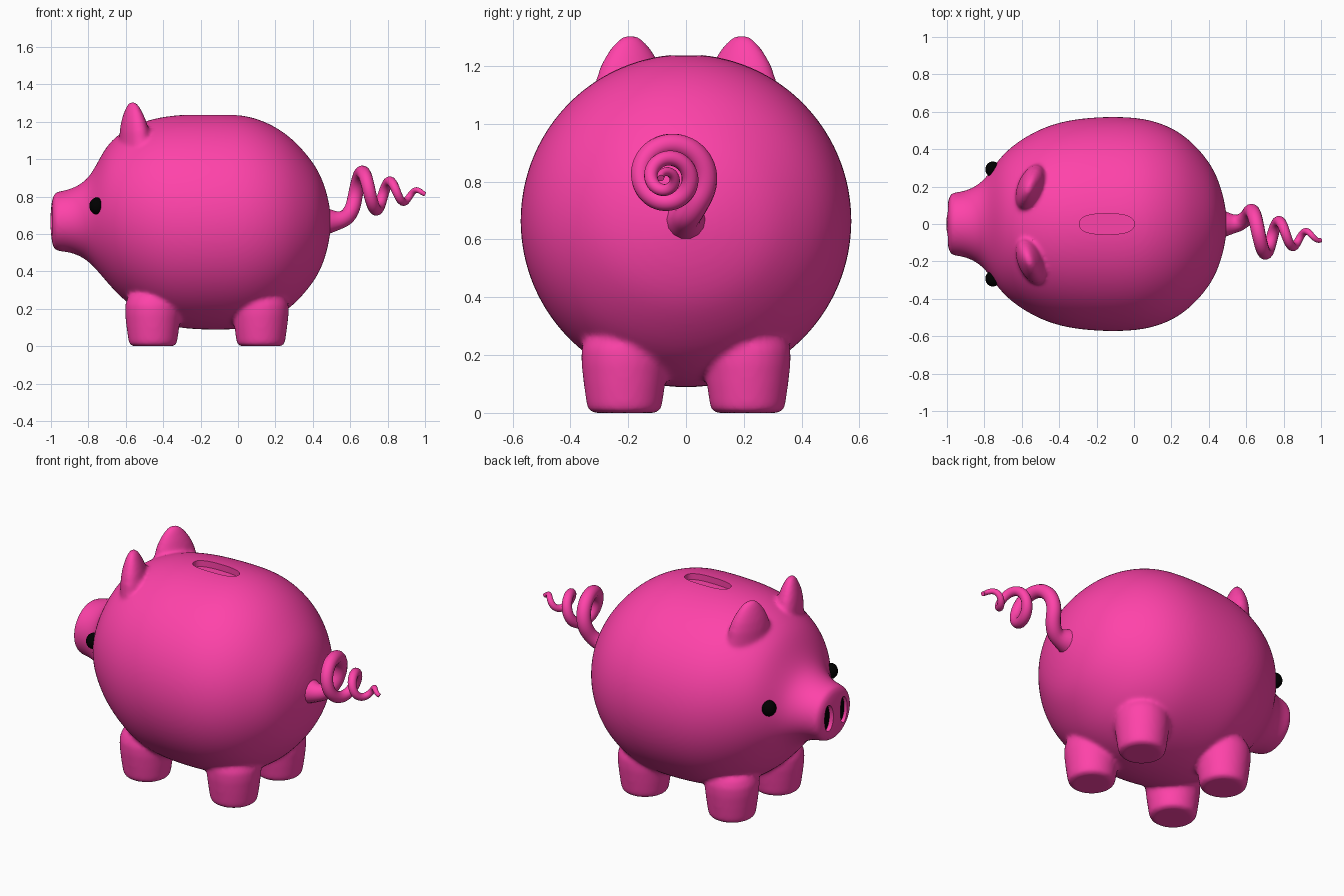
import bpy, bmesh
from math import sin, cos, pi, radians

if "Cube" in bpy.data.objects:
    bpy.data.objects.remove(bpy.data.objects["Cube"])


def material(name, rgb):
    m = bpy.data.materials.new(name)
    m.diffuse_color = (*rgb, 1)
    m.use_nodes = True
    m.node_tree.nodes["Principled BSDF"].inputs["Base Color"].default_value = m.diffuse_color
    return m


PINK = material("pink", (1.0, 0.055, 0.40))
BLACK = material("black", (0.0, 0.0, 0.0))


def finish(ob):
    """Apply modifiers / convert to mesh and shade smooth."""
    bpy.ops.object.select_all(action='DESELECT')
    ob.select_set(True)
    bpy.context.view_layer.objects.active = ob
    bpy.ops.object.convert(target='MESH')
    bpy.ops.object.shade_smooth_by_angle(angle=radians(40))


def loft(name, rings, mat=None):
    """Skin a list of closed rings and cap both ends."""
    bm = bmesh.new()
    vs = [[bm.verts.new(p) for p in r] for r in rings]
    n = len(vs[0])
    for a, b in zip(vs, vs[1:]):
        for i in range(n):
            j = (i + 1) % n
            bm.faces.new((a[i], a[j], b[j], b[i]))
    bm.faces.new(vs[0])
    bm.faces.new(vs[-1])
    bmesh.ops.recalc_face_normals(bm, faces=bm.faces)
    me = bpy.data.meshes.new(name)
    bm.to_mesh(me)
    bm.free()
    if mat:
        me.materials.append(mat)
    ob = bpy.data.objects.new(name, me)
    bpy.context.collection.objects.link(ob)
    return ob


def oval(cx, cy, z, rx, ry, turn=0, n=32, power=2):
    """Horizontal (super)ellipse ring."""
    pts = []
    for i in range(n):
        t = 2 * pi * (i + 0.5) / n
        c, s = cos(t), sin(t)
        x = rx * abs(c) ** (2 / power) * (1 if c > 0 else -1)
        y = ry * abs(s) ** (2 / power) * (1 if s > 0 else -1)
        pts.append((cx + x * cos(turn) - y * sin(turn),
                    cy + x * sin(turn) + y * cos(turn), z))
    return pts


def upright(x, yc, zc, ry, rz, n=32):
    """Ellipse ring facing along x."""
    return [(x, yc + ry * cos(2 * pi * i / n), zc + rz * sin(2 * pi * i / n))
            for i in range(n)]


def ball(name, loc, scale, mat):
    bpy.ops.mesh.primitive_uv_sphere_add(segments=32, ring_count=16, location=loc)
    ob = bpy.context.object
    ob.name = name
    ob.scale = scale
    ob.data.materials.append(mat)
    finish(ob)


# Body with snout: x, top z, bottom z, half width
stations = [
    (-1.003, .68, .656, .012), (-1.0, .745, .59, .08), (-.99, .808, .527, .15),
    (-.972, .827, .508, .169), (-.93, .832, .505, .172), (-.87, .85, .495, .188),
    (-.80, .895, .455, .235), (-.75, .985, .40, .31), (-.70, 1.08, .34, .375),
    (-.62, 1.152, .25, .445), (-.5, 1.208, .163, .513), (-.4, 1.23, .115, .546),
    (-.3, 1.242, .091, .566), (-.15, 1.245, .084, .578), (0, 1.243, .086, .574),
    (.1, 1.222, .106, .556), (.2, 1.178, .148, .52), (.3, 1.106, .217, .453),
    (.4, .99, .333, .34), (.45, .9, .423, .243), (.485, .785, .54, .124),
    (.499, .677, .653, .012)]
body = loft("body", [upright(x, 0, (t + b) / 2, w, (t - b) / 2)
                     for x, t, b, w in stations], PINK)
body.modifiers.new("smooth", 'SUBSURF').levels = 2

leg_profile = [(0, .105), (.007, .124), (.03, .131), (.1, .141), (.17, .149),
               (.22, .149), (.26, .135), (.29, .108), (.315, .06), (.322, .01)]
ear_profile = [(1.0, 1.15), (1.08, 1.1), (1.15, 1.02), (1.2, .88), (1.24, .7),
               (1.27, .52), (1.29, .37), (1.305, .18), (1.31, .02)]
limbs = []
for s, side in ((-1, "right"), (1, "left")):
    # Legs
    for x, end in ((-.455, "front"), (.122, "back")):
        limbs.append(loft(f"{end}_leg_{side}",
                          [oval(x, s * .213, z, r, r) for z, r in leg_profile], PINK))
    # Ears
    limbs.append(loft(f"ear_{side}",
                      [oval(-.55 - .06 * (z - 1.08), s * .192, z, .068 * k, .124 * k, -s * .36)
                       for z, k in ear_profile], PINK))
    # Eyes and dark nostril insides
    ball(f"eye_{side}", (-.755, s * .292, .75), (.04, .042, .045), BLACK)
    ball(f"nostril_{side}", (-.962, s * .07, .668), (.022, .046, .09), BLACK)

# Fuse legs and ears softly into the body
bpy.ops.object.select_all(action='DESELECT')
for ob in limbs + [body]:
    ob.select_set(True)
    bpy.context.view_layer.objects.active = ob
    bpy.ops.object.convert(target='MESH')
    ob.select_set(False)
for ob in limbs + [body]:
    ob.select_set(True)
bpy.context.view_layer.objects.active = body
bpy.ops.object.join()
m = body.modifiers.new("fuse", 'REMESH')
m.mode, m.voxel_size = 'VOXEL', .011
m = body.modifiers.new("soften", 'SMOOTH')
m.factor, m.iterations = .5, 10
finish(body)

# Coin slot and nostril recesses
cutters = [loft("slot_cutter", [oval(-.145, 0, z, .146, .055, n=48, power=2.6)
                                for z in (1.2, 1.3)])]
for s in (-1, 1):
    cutters.append(loft("nostril_cutter", [upright(x, s * .07, .668, .037, .078)
                                           for x in (-1.05, -.955)]))
for c in cutters:
    c.hide_render = True
    m = body.modifiers.new("cut", 'BOOLEAN')
    m.operation, m.solver, m.object = 'DIFFERENCE', 'EXACT', c
finish(body)
for c in cutters:
    bpy.data.objects.remove(c)

# Curly tail: root points, then a shrinking helix (x, y, z, thickness)
path = [(.44, 0, .668, .085), (.49, 0, .668, .068), (.525, 0, .67, .052),
        (.56, .004, .678, .045), (.59, .022, .697, .042)]
for i in range(48):
    a = -40 + i * 20
    f = a / 900
    r = .123 - .113 * f
    path.append((.63 + .37 * f, -.053 - .024 * f + r * cos(radians(a)),
                 .82 - .008 * f + r * sin(radians(a)), .04 - .028 * f))
cu = bpy.data.curves.new("tail", 'CURVE')
cu.dimensions = '3D'
cu.bevel_depth = 1
cu.bevel_resolution = 5
cu.use_fill_caps = True
sp = cu.splines.new('NURBS')
sp.points.add(len(path) - 1)
for p, (x, y, z, r) in zip(sp.points, path):
    p.co = (x, y, z, 1)
    p.radius = r
sp.order_u = 4
sp.use_endpoint_u = True
sp.resolution_u = 4
cu.materials.append(PINK)
tail = bpy.data.objects.new("tail", cu)
bpy.context.collection.objects.link(tail)
finish(tail)
